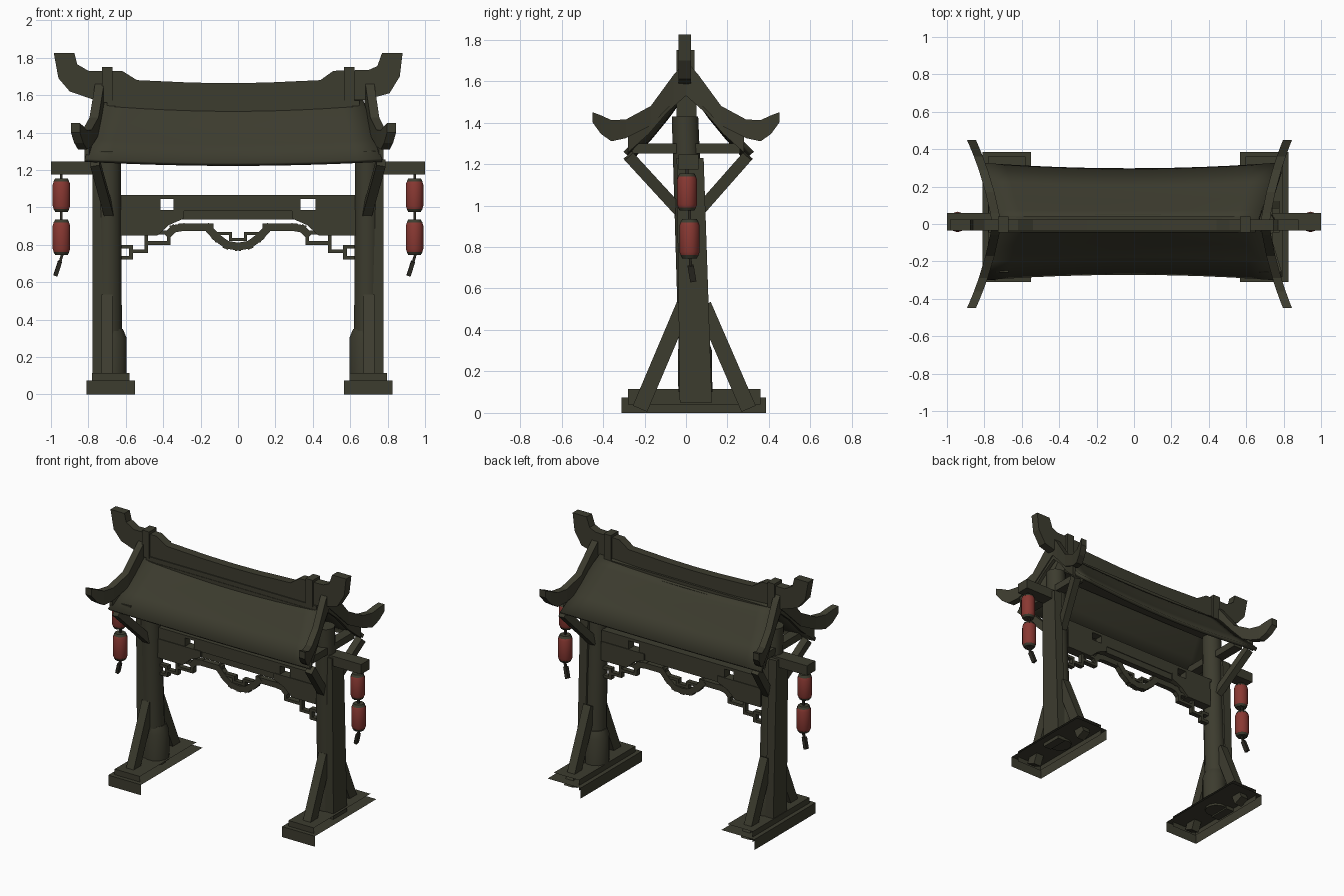
import bpy, bmesh, math
from mathutils import Vector

if "Cube" in bpy.data.objects:
    bpy.data.objects.remove(bpy.data.objects["Cube"])


def material(name, rgb):
    m = bpy.data.materials.new(name)
    m.diffuse_color = (*rgb, 1)
    m.use_nodes = True
    m.node_tree.nodes["Principled BSDF"].inputs["Base Color"].default_value = m.diffuse_color
    return m


WOOD = material("dark_olive_wood", (0.046, 0.045, 0.028))
RED = material("lantern_red", (0.25, 0.040, 0.032))
DARK = material("tassel_dark", (0.026, 0.024, 0.017))


def finish(bm, name, mat=WOOD, smooth=False, recalc=True):
    if recalc:
        bmesh.ops.recalc_face_normals(bm, faces=bm.faces)
    me = bpy.data.meshes.new(name)
    bm.to_mesh(me)
    bm.free()
    me.materials.append(mat)
    ob = bpy.data.objects.new(name, me)
    bpy.context.collection.objects.link(ob)
    if smooth:
        bpy.context.view_layer.objects.active = ob
        ob.select_set(True)
        bpy.ops.object.shade_smooth_by_angle(angle=math.radians(50))
        ob.select_set(False)
    return ob


def loft(name, rings, mat=WOOD, smooth=False):
    """Skin a list of equal-length closed rings and cap both ends."""
    bm = bmesh.new()
    vs = [[bm.verts.new(p) for p in r] for r in rings]
    n = len(vs[0])
    for a, b in zip(vs, vs[1:]):
        for i in range(n):
            bm.faces.new((a[i], a[(i + 1) % n], b[(i + 1) % n], b[i]))
    bm.faces.new(vs[0])
    bm.faces.new(vs[-1])
    return finish(bm, name, mat, smooth)


def box(name, x0, x1, y0, y1, z0, z1, mat=WOOD):
    return loft(name, [[(x0, y0, z), (x1, y0, z), (x1, y1, z), (x0, y1, z)] for z in (z0, z1)], mat)


def open_slab(name, x0, x1, y0, y1, z0, z1):
    """Foot shell: a top, a left and a front face, open elsewhere."""
    bm = bmesh.new()
    for quad in (((x0, y0, z1), (x1, y0, z1), (x1, y1, z1), (x0, y1, z1)),
                 ((x0, y0, z0), (x1, y0, z0), (x1, y0, z1), (x0, y0, z1)),
                 ((x0, y1, z0), (x0, y0, z0), (x0, y0, z1), (x0, y1, z1))):
        bm.faces.new([bm.verts.new(p) for p in quad])
    return finish(bm, name, recalc=False)


def plate(name, pts, y0, y1, mat=WOOD):
    """Outline in x, z pushed through y."""
    return loft(name, [[(x, y, z) for x, z in pts] for y in (y0, y1)], mat)


def bar(name, p, q, w, d, side=(1, 0, 0), mat=WOOD):
    """Square bar from p to q; w is along side, d across it."""
    p, q = Vector(p), Vector(q)
    a = (q - p).normalized()
    s = Vector(side)
    s = (s - a * s.dot(a)).normalized()
    t = a.cross(s)
    off = [s * w * i / 2 + t * d * j / 2 for i, j in ((-1, -1), (1, -1), (1, 1), (-1, 1))]
    return loft(name, [[c + o for o in off] for c in (p, q)], mat)


def fret(name, pts, w, y, depth):
    for i, (a, b) in enumerate(zip(pts, pts[1:])):
        e = (Vector(b) - Vector(a)).normalized() * w * 0.45
        bar(f"{name}_{i}", (a[0] - e[0], y, a[1] - e[1]), (b[0] + e[0], y, b[1] + e[1]), depth, w, (0, 1, 0))


def lathe(name, stops, n=12, mat=WOOD):
    """stops: (x, y, z, radius)"""
    return loft(name, [[(x + r * math.cos(math.tau * (i + .5) / n), y + r * math.sin(math.tau * (i + .5) / n), z)
                        for i in range(n)] for x, y, z, r in stops], mat, True)


# feet, posts, braces, side brackets and lanterns on both sides
for s, tag in ((-1, "left"), (1, "right")):
    c = 0.008 + s * 0.688
    open_slab(f"{tag}_foot", c - .13, c + .13, -.31, .385, 0, .075)
    open_slab(f"{tag}_foot_step", c - .10, c + .10, -.28, .36, .04, .115)
    px = s * 0.692
    lathe(f"{tag}_post", [(px, .045, .06, .076), (px, -.005, 1.43, .066)])
    lathe(f"{tag}_post_sleeve", [(s * .677, .045, .1, .085), (s * .677, .043, .30, .085), (s * .685, .04, .35, .072)])
    xs = (s * .715, s * .777)
    loft(f"{tag}_outer_plank", [[(xs[0], a, z), (xs[1], a, z), (xs[1], b, z), (xs[0], b, z)]
                                for a, b, z in ((-.03, .125, .05), (-.045, .085, 1.23))])
    for f, y0, y1 in ((-1, -.222, -.01), (1, .302, .085)):
        bar(f"{tag}_brace", (s * .70, y0, .02), (s * .70, y1, .52), .06, .075)
        # slanted struts carrying the eaves
        bar(f"{tag}_eave_strut", (s * .765, f * .288 + .01, 1.24), (s * .69, f * .045 + .015, .97), .05, .055)
    box(f"{tag}_cross_beam", s * .67, s * .74, -.26, .26, 1.25, 1.30)
    box(f"{tag}_lantern_arm", s * .69, s * 1.0, -.035, .06, 1.175, 1.245)
    # lantern pair
    lx = s * .944
    for k, (y, z0, z1) in enumerate(((.005, .975, 1.155), (.017, .745, .935))):
        h = .016
        lathe(f"{tag}_lantern_{k}", [(lx, y, z0 + h, .043), (lx, y, z0 + h * 2, .049),
                                     (lx, y, z1 - h * 2, .049), (lx, y, z1 - h, .043)], 10, RED)
        lathe(f"{tag}_lantern_top_{k}", [(lx, y, z1 - h, .044), (lx, y, z1, .035)], 10)
        lathe(f"{tag}_lantern_bottom_{k}", [(lx, y, z0, .035), (lx, y, z0 + h, .044)], 10)
        bar(f"{tag}_cord_{k}", (lx, y, z1 - .01), (lx, y, z1 + .045), .014, .014, mat=DARK)
    bar(f"{tag}_tassel_upper", (lx + .005, .02, .75), (lx - .01, .022, .70), .014, .014, mat=DARK)
    bar(f"{tag}_tassel_lower", (lx - .008, .022, .71), (lx - .032, .035, .635), .022, .03, mat=DARK)

    # lintel bracket plates and fretwork under them
    plate(f"{tag}_lintel_bracket", [(s * x, z) for x, z in ((.63, .85), (.43, .85), (.37, .905), (.29, .94),
                                                           (.29, .985), (.63, .985))], -.01, .06)
    box(f"{tag}_lintel_end", s * .415, s * .63, -.005, .055, .98, 1.05)
    fret(f"{tag}_fret_hook", [(s * x, z) for x, z in ((.63, .73), (.572, .73), (.572, .79), (.63, .79))], .02, .025, .035)
    fret(f"{tag}_fret", [(s * x, z) for x, z in ((.572, .765), (.49, .765), (.49, .81), (.37, .81), (.37, .865),
                                                (.49, .865), (.49, .81))], .02, .025, .035)
    fret(f"{tag}_fret_arm", [(s * x, z) for x, z in ((.37, .86), (.345, .885), (.30, .893), (.15, .893))],
         .04, .025, .035)

# lintel, leaving the two window slots open
box("lintel_top_rail", -.64, .63, -.005, .055, 1.045, 1.065)
box("lintel_panel", -.345, .335, -.005, .055, .98, 1.05)
box("lintel_lower_rail", -.63, .63, .005, .05, .935, .985)
fret("centre_pendant", [(-.16, .89), (-.115, .84), (-.06, .80), (0, .79), (.06, .80), (.115, .84), (.16, .89)],
     .042, .025, .04)
fret("centre_key", [(-.12, .86), (-.04, .86), (-.04, .828), (.04, .828), (.04, .86), (.12, .86)], .018, .025, .035)

# curved roof sheets: sagging and waisted in the middle
PROFILE = [(.0, 1.575), (.05, 1.52), (.11, 1.44), (.19, 1.345), (.285, 1.243)]
for f, tag in ((-1, "front"), (1, "back")):
    bm = bmesh.new()
    grid = []
    for k, (y, z) in enumerate(PROFILE):
        t = k / 4
        row = []
        for i in range(13):
            u = i / 6 - 1
            row.append(bm.verts.new((-.025 + u * (.69 + .105 * t ** 1.3), .013 + f * (y + .03 * t * (u * u - .3)),
                                     z + .022 * (u * u - .6))))
        grid.append(row)
    for a, b in zip(grid, grid[1:]):
        for i in range(12):
            bm.faces.new((a[i], a[i + 1], b[i + 1], b[i]) if f > 0 else (b[i], b[i + 1], a[i + 1], a[i]))
    ob = finish(bm, f"{tag}_roof", smooth=True)
    mod = ob.modifiers.new("thickness", "SOLIDIFY")
    mod.thickness = .024
    mod.offset = 0

# upswept gable boards bending outward: (y, top z, bottom z)
BOARD = [(0, 1.70, 1.56), (.06, 1.63, 1.50), (.17, 1.48, 1.385), (.29, 1.415, 1.325),
         (.36, 1.412, 1.31), (.41, 1.435, 1.345), (.45, 1.45, 1.40)]
for s, x0, k in ((-1, -.735, 1), (1, .70, .9)):
    for f in (-1, 1):
        def out(y):
            return x0 + s * k * (.15 * y + .33 * y * y)
        rings = []
        for y, zt, zb in BOARD:
            x, w = out(y), .024
            rings.append([(x - w, f * y, zb), (x + w, f * y, zb), (x + w, f * y, zt), (x - w, f * y, zt)])
        loft("gable_board", rings)
        # thinner board closing the gap down to the roof sheet
        rings = []
        for y, za, zb in ((.0, 1.58, 1.53), (.09, 1.51, 1.45), (.18, 1.40, 1.345), (.28, 1.335, 1.255)):
            x = out(y) + s * .005
            rings.append([(x - .012, f * y, zb), (x + .012, f * y, zb), (x + .012, f * y, za), (x - .012, f * y, za)])
        loft("gable_under_board", rings)

# ridge with horned ends
top = [(-.985, 1.825), (-.875, 1.825), (-.86, 1.765), (-.80, 1.73), (-.62, 1.73), (-.54, 1.68), (-.25, 1.667),
       (-.05, 1.664), (.15, 1.667), (.44, 1.68), (.51, 1.73), (.70, 1.735), (.745, 1.755), (.77, 1.825), (.88, 1.825)]
low = [(.865, 1.70), (.81, 1.61), (.68, 1.575), (.35, 1.565), (-.05, 1.555), (-.45, 1.565), (-.77, 1.575),
       (-.90, 1.62), (-.96, 1.69)]
plate("ridge_beam", top + low, -.035, .025)
box("ridge_footing", -.70, .65, -.042, .04, 1.54, 1.572)
box("ridge_purlin", -.68, .66, -.045, .05, 1.43, 1.54)
for x in (-.70, .595):
    box("ridge_post", x - .028, x + .028, -.045, .04, 1.56, 1.75)
